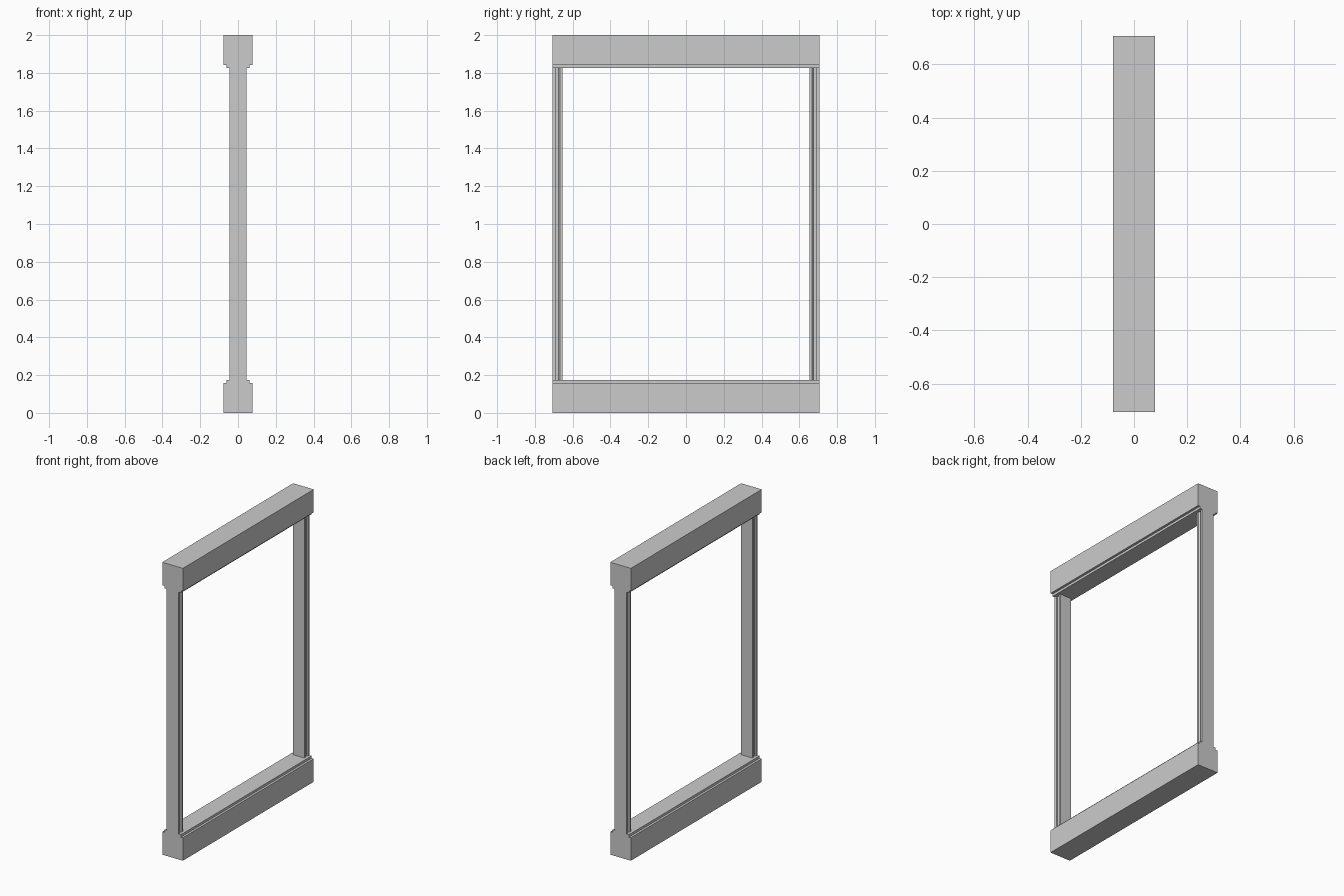
import bpy, bmesh
from mathutils import Vector

if "Cube" in bpy.data.objects:
    bpy.data.objects.remove(bpy.data.objects["Cube"])

HALF_LEN = 0.707


def extrude_profile(name, points, direction):
    """Make a closed prism by sweeping a planar profile along a direction."""
    bm = bmesh.new()
    face = bm.faces.new([bm.verts.new(p) for p in points])
    res = bmesh.ops.extrude_face_region(bm, geom=[face], use_keep_orig=True)
    moved = [g for g in res["geom"] if isinstance(g, bmesh.types.BMVert)]
    bmesh.ops.translate(bm, verts=moved, vec=Vector(direction))
    bmesh.ops.recalc_face_normals(bm, faces=bm.faces)
    mesh = bpy.data.meshes.new(name)
    bm.to_mesh(mesh)
    bm.free()
    obj = bpy.data.objects.new(name, mesh)
    bpy.context.collection.objects.link(obj)
    return obj


def symmetric(half):
    """Complete a half outline (a >= 0) by mirroring its first coordinate."""
    return half + [(-a, b) for a, b in reversed(half)]


# Top and bottom rails: deep bars with a narrow stepped lip facing the opening
rail = symmetric([(0.078, 0.0), (0.078, 0.157), (0.062, 0.157), (0.062, 0.173)])
for name, flip in (("bottom_rail", False), ("top_rail", True)):
    pts = [(x, -HALF_LEN, 2 - z if flip else z) for x, z in rail]
    extrude_profile(name, pts, (0, 2 * HALF_LEN, 0))

# Side posts: slim uprights with a track groove on the front and back
post = symmetric([(0.045, HALF_LEN), (0.045, 0.69), (0.034, 0.69),
                  (0.034, 0.676), (0.043, 0.668), (0.043, 0.655)])
for name, side in (("left_post", -1), ("right_post", 1)):
    pts = [(x, side * y, 0.173) for x, y in post]
    extrude_profile(name, pts, (0, 0, 1.654))
